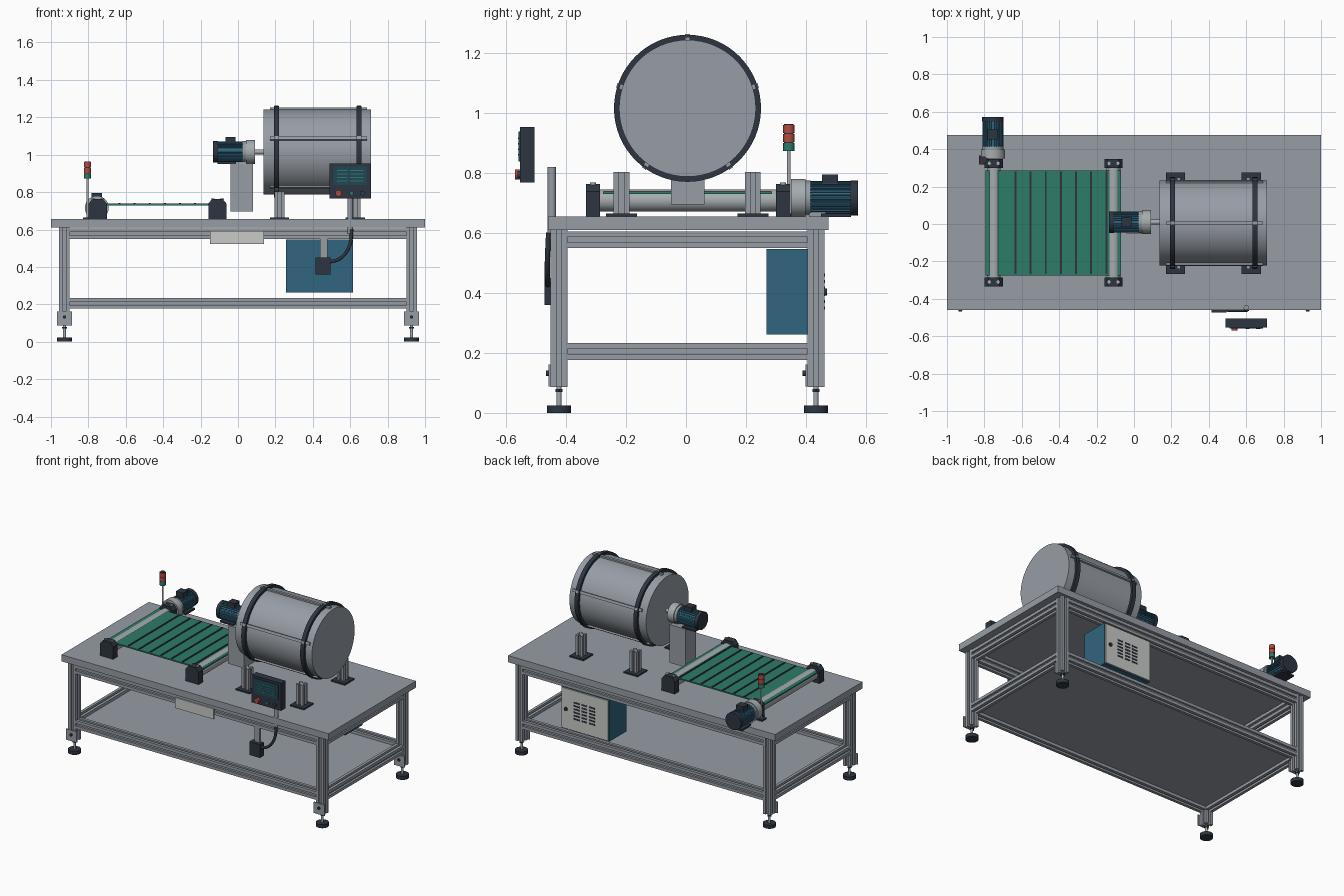
import bpy, bmesh, math
from mathutils import Matrix, Vector

if "Cube" in bpy.data.objects:
    bpy.data.objects.remove(bpy.data.objects["Cube"], do_unlink=True)


def material(name, r, g, b):
    m = bpy.data.materials.new(name)
    m.use_nodes = True
    m.diffuse_color = (r, g, b, 1)
    m.node_tree.nodes["Principled BSDF"].inputs["Base Color"].default_value = (r, g, b, 1)
    return m


GREY = material("aluminium grey", .31, .34, .38)
SILVER = material("pale steel", .38, .41, .43)
BLUE = material("petrol blue", .03, .13, .21)
DARK = material("dark slate", .026, .036, .052)
GREEN = material("belt green", .027, .2, .14)
RED = material("signal red", .45, .07, .055)
WHITE = material("off white", .58, .6, .57)
SCREEN = material("screen blue", .015, .06, .09)
AXES = {"X": (1, 2, 0), "Y": (0, 2, 1), "Z": (0, 1, 2)}


def prism(name, pts, axis, a, b, mat, smooth=False, xf=None):
    """Extrude a 2D outline along an axis from a to b."""
    i, j, k = AXES[axis]
    bm = bmesh.new()
    rings = []
    for t in (a, b):
        ring = []
        for u, v in pts:
            co = Vector()
            co[i], co[j], co[k] = u, v, t
            ring.append(bm.verts.new(xf @ co if xf else co))
        rings.append(ring)
    for ring in rings:
        bm.faces.new(ring)
    n = len(pts)
    for s in range(n):
        e = (s + 1) % n
        bm.faces.new((rings[0][s], rings[0][e], rings[1][e], rings[1][s]))
    bmesh.ops.recalc_face_normals(bm, faces=bm.faces)
    me = bpy.data.meshes.new(name)
    bm.to_mesh(me)
    bm.free()
    me.materials.append(mat)
    ob = bpy.data.objects.new(name, me)
    bpy.context.collection.objects.link(ob)
    if smooth:
        bpy.ops.object.select_all(action="DESELECT")
        ob.select_set(True)
        bpy.context.view_layer.objects.active = ob
        bpy.ops.object.shade_smooth_by_angle(angle=math.radians(35))
    return ob


def box(name, x0, x1, y0, y1, z0, z1, mat, xf=None):
    return prism(name, [(x0, y0), (x1, y0), (x1, y1), (x0, y1)], "Z", z0, z1, mat, xf=xf)


def circle(u, v, r, n):
    return [(u + r * math.cos(math.tau * k / n), v + r * math.sin(math.tau * k / n)) for k in range(n)]


def cyl(name, u, v, r, axis, a, b, mat, n=32, xf=None):
    return prism(name, circle(u, v, r, n), axis, a, b, mat, True, xf)


def slotted(name, u, v, h, axis, a, b):
    """Square profile bar with a slot in each side."""
    g, d = h * .3, h * .5
    pts = []
    for q in range(4):
        c, s = round(math.cos(q * math.pi / 2)), round(math.sin(q * math.pi / 2))
        for x, y in ((h, -h), (h, -g), (h - d, -g), (h - d, g), (h, g)):
            pts.append((u + x * c - y * s, v + x * s + y * c))
    return prism(name, pts, axis, a, b, GREY)


# Table top, lower shelf and frame
box("table_top", -1, 1, -.46, .475, .61, .655, GREY)
box("lower_shelf", -.92, .92, -.42, .43, .196, .21, GREY)
LX, YF, YB, H = .928, -.423, .433, .028
for z in (.577, .205):
    for y in (YF, YB):
        slotted("long_rail", y, z, H, "X", -LX + H, LX - H)
    for x in (-LX, LX):
        slotted("cross_rail", x, z, H, "Y", YF + H, YB - H)

# Legs with bolted foot brackets and levelling feet
for x in (-LX, LX):
    for y in (YF, YB):
        slotted("leg", x, y, H, "Z", .087, .61)
        box("foot_bracket", x - .04, x + .04, y - H - .007, y - H, .088, .162, GREY)
        cyl("bracket_bolt", x, .132, .009, "Y", y - H - .016, y - H - .006, DARK, 12)
        cyl("foot_pad", x, y, .04, "Z", 0, .024, DARK)
        cyl("foot_stem", x, y, .008, "Z", .024, .09, SILVER, 12)
        cyl("foot_nut", x, y, .014, "Z", .07, .08, DARK, 6)

# Drum with dark hoops and five long ribs
DY, DZ = .005, 1.015
cyl("drum", DY, DZ, .228, "X", .136, .71, GREY, 64)
for x in (.206, .647):
    cyl("drum_hoop", DY, DZ, .245, "X", x - .014, x + .014, DARK, 64)
for k in range(5):
    turn = (Matrix.Translation((0, DY, DZ)) @ Matrix.Rotation(math.tau * k / 5, 4, "X"))
    box("drum_rib", .17, .69, -.009, .009, .22, .238, GREY, xf=turn)
    for x in (.206, .647):
        box("hoop_clip", x - .01, x + .01, -.008, .008, .23, .248, GREY, xf=turn)

# Drum support posts
for x in (.222, .628):
    for y in (-.215, .223):
        box("post_base", x - .052, x + .052, y - .052, y + .052, .655, .664, DARK)
        slotted("drum_post", x, y, .026, "Z", .664, .803)


def motor(name, origin, angle):
    """Geared motor, gearbox towards local +x."""
    xf = Matrix.Translation(origin) @ Matrix.Rotation(angle, 4, "Z")
    cyl(name + "_gearbox", 0, 0, .064, "X", .012, .06, SILVER, 40, xf)
    cyl(name + "_flange", 0, 0, .058, "X", -.005, .012, GREY, 40, xf)
    fins = []
    for k in range(28):
        for off, r in ((-.3, .056), (.12, .056), (.2, .05), (.62, .05)):
            t = math.tau * (k + off) / 28
            fins.append((r * math.cos(t), r * math.sin(t)))
    prism(name + "_finned_body", fins, "X", -.14, -.005, BLUE, xf=xf)
    cyl(name + "_fan_cover", 0, 0, .058, "X", -.163, -.138, DARK, 40, xf)
    box(name + "_terminal_box", -.096, -.043, -.027, .027, .045, .079, DARK, xf)
    box(name + "_foot", -.14, -.04, -.048, .048, -.064, -.052, DARK, xf)


# Drum drive
motor("drum_motor", (.03, .01, DZ), 0)
cyl("drum_shaft", .01, DZ, .013, "X", .085, .14, SILVER, 20)
box("drum_motor_plinth", -.04, .08, -.05, .062, .695, .953, GREY)

# Conveyor: belt, cleats, rollers and bearing blocks
RZ = .708
box("belt", -.795, -.07, -.275, .285, .729, .738, GREEN)
for k in range(7):
    x = -.634 + k * .081
    box("belt_cleat", x - .005, x + .005, -.266, .281, .737, .742, DARK)
for x in (-.75, -.11):
    cyl("roller", x, RZ, .037, "Y", -.29, .305, SILVER, 40)
    for y0, y1 in ((-.334, -.286), (.3, .348)):
        outline = [(x - .049, .655), (x + .049, .655), (x + .049, .738),
                   (x + .028, .763), (x - .028, .763), (x - .049, .738)]
        prism("bearing_block", outline, "Y", y0, y1, DARK)
        for dx in (-.025, .025):
            cyl("block_bolt", x + dx, (y0 + y1) / 2, .01, "Z", .76, .767, SILVER, 12)
motor("conveyor_motor", (-.755, .41, .716), -math.pi / 2)
box("conveyor_motor_pad", -.785, -.725, .41, .465, .655, .71, GREY)

# Signal light
SX, SY = -.804, .343
box("signal_base", SX - .024, SX + .024, SY - .024, SY + .024, .655, .664, DARK)
cyl("signal_pole", SX, SY, .006, "Z", .66, .875, SILVER, 16)
for z, mat in ((.873, GREEN), (.903, RED), (.933, RED)):
    cyl("signal_lamp", SX, SY, .019, "Z", z, z + .027, mat, 24)
    cyl("signal_joint", SX, SY, .016, "Z", z + .026, z + .03, DARK, 24)

# Control panel with screen and buttons
box("control_panel", .49, .71, -.553, -.505, .767, .953, DARK)
box("panel_screen", .51, .69, -.558, -.552, .838, .938, SCREEN)
for row in range(4):
    z = .858 + row * .018
    for x0, x1 in ((.53, .585), (.6, .67)):
        box("screen_line", x0, x1, -.56, -.557, z, z + .005, GREEN)
for x, r, reach, mat in ((.537, .017, .57, RED), (.607, .011, .562, GREEN), (.665, .012, .562, SCREEN)):
    cyl("panel_button", x, .794, r, "Y", -reach, -.55, mat, 24)
cyl("panel_post", .6, -.447, .014, "Z", .58, .82, GREY, 24)

# Cable and junction box
cable = bpy.data.curves.new("cable", "CURVE")
cable.dimensions = "3D"
cable.bevel_depth = .009
cable.bevel_resolution = 3
spline = cable.splines.new("BEZIER")
path = [(.608, -.458, .6), (.595, -.462, .51), (.545, -.462, .445), (.485, -.46, .425)]
spline.bezier_points.add(len(path) - 1)
for p, co in zip(spline.bezier_points, path):
    p.co = co
    p.handle_left_type = p.handle_right_type = "AUTO"
cable.materials.append(DARK)
bpy.context.collection.objects.link(bpy.data.objects.new("cable", cable))
box("junction_box", .415, .495, -.472, -.43, .36, .45, DARK)
box("junction_bracket", .438, .478, -.451, -.437, .44, .555, GREY)
box("front_plate", -.15, .14, -.46, -.45, .522, .592, WHITE)

# Electrical cabinet with vented rear door
box("cabinet", .257, .615, .268, .453, .262, .546, BLUE)
box("cabinet_door", .262, .61, .453, .461, .268, .54, WHITE)
for row in range(6):
    z = .345 + row * .022
    for x in (.36, .418, .476):
        box("door_vent", x, x + .042, .46, .463, z, z + .01, DARK)
cyl("door_latch", .575, .403, .012, "Y", .46, .47, DARK, 16)
